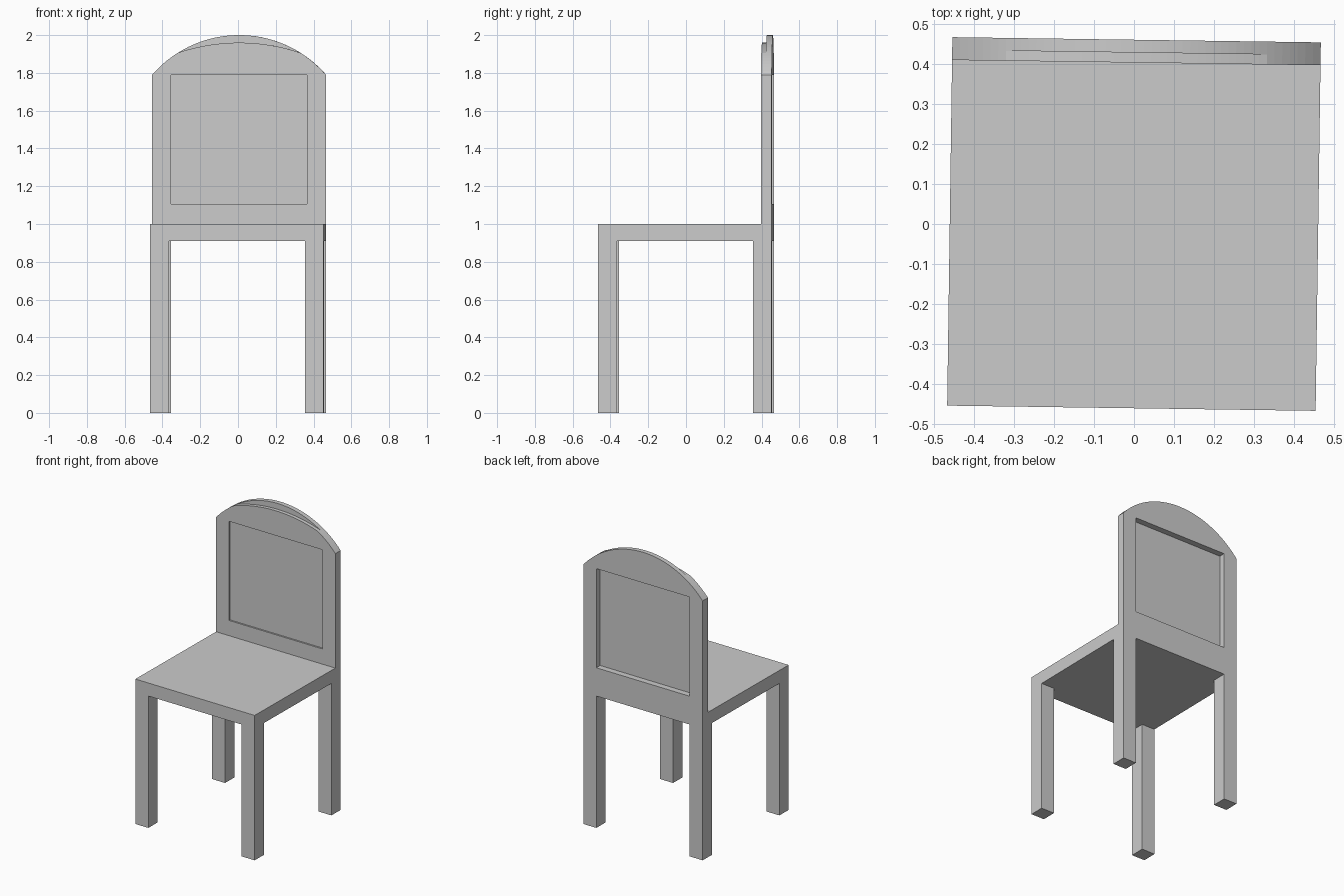
import bpy, bmesh, math
from mathutils import Matrix

cube = bpy.data.objects.get("Cube")
if cube:
    bpy.data.objects.remove(cube, do_unlink=True)

GREY = (0.6, 0.6, 0.6, 1.0)
mat = bpy.data.materials.new("light grey")
mat.use_nodes = True
mat.diffuse_color = GREY
mat.node_tree.nodes["Principled BSDF"].inputs["Base Color"].default_value = GREY

TURN = Matrix.Rotation(math.radians(-0.81), 4, 'Z')  # chair stands slightly turned
HALF = 0.46          # half width and depth of the seat
LEG = 0.10           # leg and frame width
SEAT_LOW, SEAT_TOP = 0.91, 1.0
BACK_FRONT, BACK_STEP = 0.403, 0.428


def finish(name, bm):
    bmesh.ops.recalc_face_normals(bm, faces=bm.faces)
    mesh = bpy.data.meshes.new(name)
    bm.to_mesh(mesh)
    bm.free()
    mesh.materials.append(mat)
    obj = bpy.data.objects.new(name, mesh)
    obj.matrix_world = TURN
    bpy.context.collection.objects.link(obj)
    return obj


def prism(name, loops, y0, y1):
    """Fill x-z outlines (later loops are holes) and extrude along y."""
    bm = bmesh.new()
    edges = []
    for loop in loops:
        vs = [bm.verts.new((x, y0, z)) for x, z in loop]
        edges += [bm.edges.new((vs[i - 1], vs[i])) for i in range(len(vs))]
    bmesh.ops.triangle_fill(bm, edges=edges, use_beauty=True, normal=(0, -1, 0))
    ext = bmesh.ops.extrude_face_region(bm, geom=bm.faces[:], use_keep_orig=True)
    for v in ext["geom"]:
        if isinstance(v, bmesh.types.BMVert):
            v.co.y = y1
    return finish(name, bm)


def rect(x0, x1, z0, z1):
    return [(x0, z0), (x1, z0), (x1, z1), (x0, z1)]


def arc(x, half, low, high):
    """Height at x of a circle arc through (+-half, low) with its peak at high."""
    rise = high - low
    r = (half * half + rise * rise) / (2 * rise)
    return high - r + math.sqrt(r * r - x * x)


# Seat and four legs
prism("seat", [rect(-HALF, HALF, SEAT_LOW, SEAT_TOP)], -HALF, HALF)
for side, x0 in (("right", -HALF), ("left", HALF - LEG)):
    for end, y0 in (("front", -HALF), ("back", HALF - LEG)):
        prism(f"{end}_{side}_leg", [rect(x0, x0 + LEG, 0, SEAT_LOW)], y0, y0 + LEG)

# Arched backrest frame in two layers, the front one with a lower crest
N = 48
xs = [HALF - 2 * HALF * i / N for i in range(N + 1)]
outer = [(x, arc(x, HALF, 1.79, 2.0)) for x in xs]
lower = [(x, min(z, arc(x, 0.32, 1.908, 1.96))) for x, z in outer]
base = [(-HALF, SEAT_TOP), (HALF, SEAT_TOP)]
opening = rect(-HALF + LEG, HALF - LEG, 1.105, 1.789)
prism("backrest_front_layer", [base + lower, opening], BACK_FRONT, BACK_STEP)
prism("backrest_rear_layer", [base + outer, opening], BACK_STEP, HALF)

# Thin panel set into the frame
prism("backrest_panel", [opening], 0.414, 0.418)
